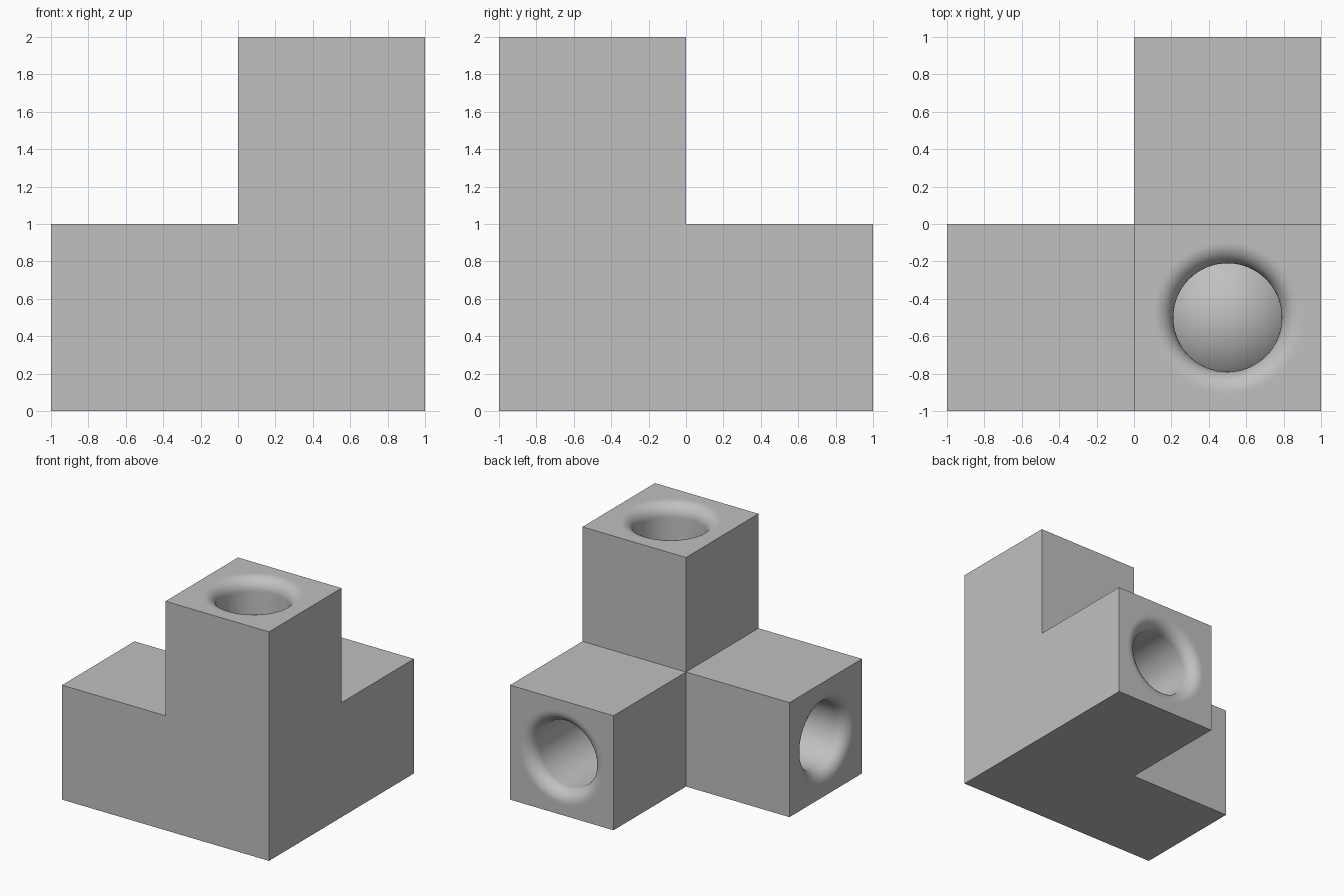
import bpy, bmesh, math
from mathutils import Vector, Matrix

old = bpy.data.objects.get("Cube")
if old:
    bpy.data.objects.remove(old, do_unlink=True)

grey = bpy.data.materials.new("plain grey")
grey.use_nodes = True
colour = (0.53, 0.53, 0.53, 1)
grey.diffuse_color = colour
grey.node_tree.nodes["Principled BSDF"].inputs["Base Color"].default_value = colour

CORE = Vector((0.5, -0.5, 0.5))
ARMS = {"upper": Vector((0, 0, 1)), "side": Vector((-1, 0, 0)), "rear": Vector((0, 1, 0))}
SEGMENTS = 64
MOUTH, BORE, BALL = 0.4, 0.29, 0.44


def add_object(name, bm, smooth):
    mesh = bpy.data.meshes.new(name)
    bm.to_mesh(mesh)
    bm.free()
    mesh.materials.append(grey)
    obj = bpy.data.objects.new(name, mesh)
    bpy.context.collection.objects.link(obj)
    if smooth:
        bpy.ops.object.select_all(action='DESELECT')
        obj.select_set(True)
        bpy.context.view_layer.objects.active = obj
        bpy.ops.object.shade_smooth_by_angle(angle=math.radians(30))
    return obj


# Outer shell: four cubes fused, open at the arm ends
bm = bmesh.new()
for centre in [CORE] + [CORE + d for d in ARMS.values()]:
    bmesh.ops.create_cube(bm, size=1, matrix=Matrix.Translation(centre))
ends = [CORE + d * 1.5 for d in ARMS.values()]
joints = [CORE + d * 0.5 for d in ARMS.values()]
hidden = [f for f in bm.faces
          if any((f.calc_center_median() - p).length < 0.01 for p in ends + joints)]
bmesh.ops.delete(bm, geom=hidden, context='FACES')
bmesh.ops.remove_doubles(bm, verts=bm.verts, dist=0.001)
flat_edges = [e for e in bm.edges if len(e.link_faces) == 2 and e.calc_face_angle() < 0.01]
bmesh.ops.dissolve_edges(bm, edges=flat_edges, use_verts=True)
add_object("corner_body", bm, False)


# Arm ends: square face blending through a rounded lip into a round bore
def square_point(a):
    s = 0.5 / max(abs(math.cos(a)), abs(math.sin(a)))
    return Vector((s * math.cos(a), s * math.sin(a), 0))


lip = MOUTH - BORE
profile = [(MOUTH + 0.015, 0)]
for k in range(11):
    t = k / 10 * math.pi / 2
    profile.append((MOUTH - lip * math.sin(t), -lip * (1 - math.cos(t))))
profile.append((BORE, -1.2))

for name, direction in ARMS.items():
    bm = bmesh.new()
    angles = [2 * math.pi * i / SEGMENTS for i in range(SEGMENTS)]
    rings = [[bm.verts.new(square_point(a)) for a in angles]]
    for r, z in profile:
        rings.append([bm.verts.new((r * math.cos(a), r * math.sin(a), z)) for a in angles])
    for outer, inner in zip(rings, rings[1:]):
        for i in range(SEGMENTS):
            j = (i + 1) % SEGMENTS
            bm.faces.new((outer[i], outer[j], inner[j], inner[i]))
    turn = direction.to_track_quat('Z', 'Y').to_matrix().to_4x4()
    bm.transform(Matrix.Translation(CORE + direction * 1.5) @ turn)
    add_object(name + "_arm_socket", bm, True)

# Ball held where the three bores meet
bm = bmesh.new()
bmesh.ops.create_uvsphere(bm, u_segments=64, v_segments=32, radius=BALL,
                          matrix=Matrix.Translation(CORE))
add_object("inner_ball", bm, True)
